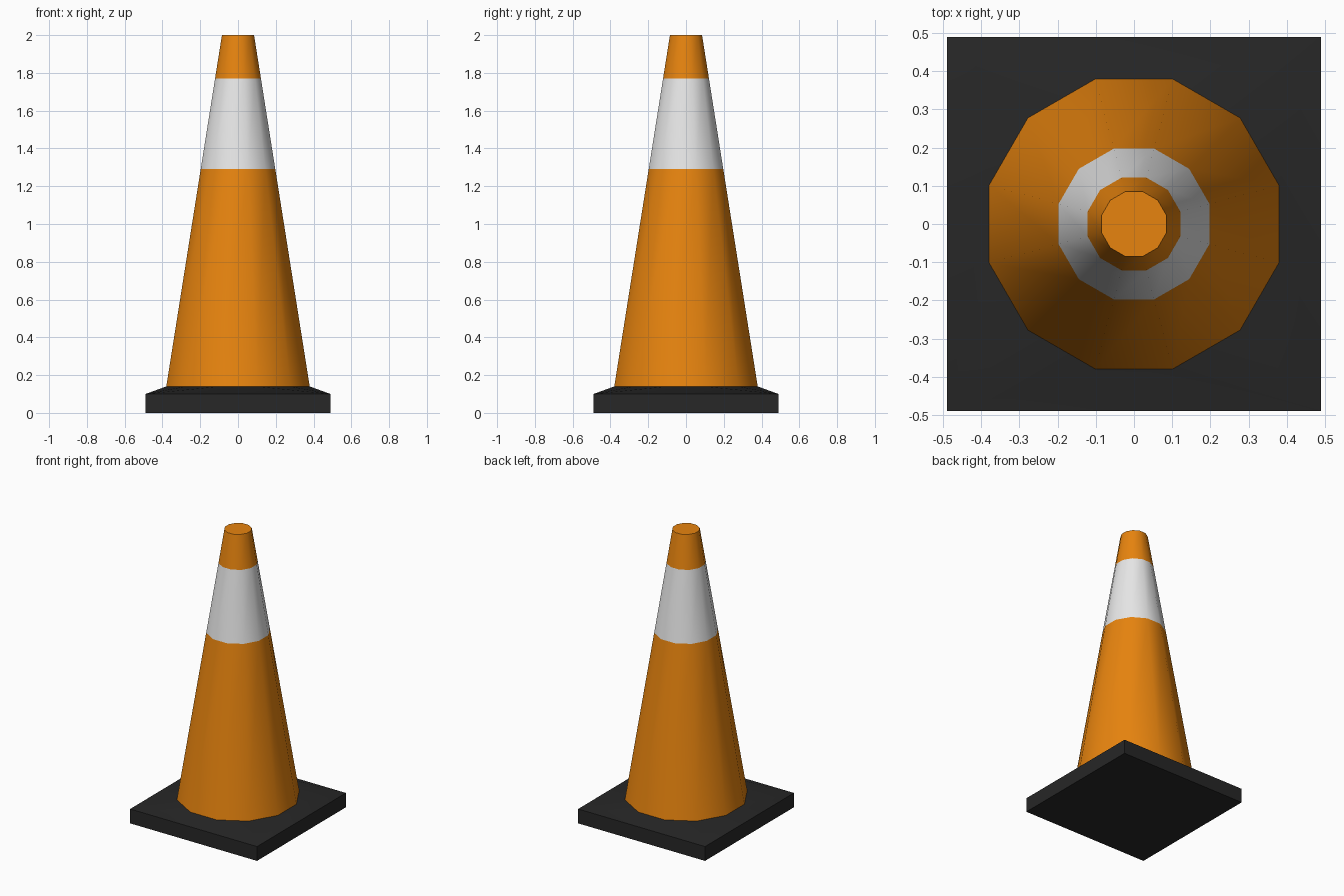
import bpy, bmesh
from math import cos, sin, pi, radians

old = bpy.data.objects.get("Cube")
if old:
    bpy.data.objects.remove(old, do_unlink=True)

SIDES = 12
HALF = 0.49                 # half width of the base
LOW, TOP = 0.14, 2.0        # cone heights
R_LOW, R_TOP = 0.393, 0.088  # cone corner radii


def material(name, color):
    mat = bpy.data.materials.new(name)
    mat.use_nodes = True
    mat.diffuse_color = color
    bsdf = mat.node_tree.nodes["Principled BSDF"]
    bsdf.inputs["Base Color"].default_value = color
    bsdf.inputs["Roughness"].default_value = 0.7
    return mat


def finish(name, bm, mats):
    bmesh.ops.recalc_face_normals(bm, faces=bm.faces[:])
    mesh = bpy.data.meshes.new(name)
    bm.to_mesh(mesh)
    bm.free()
    obj = bpy.data.objects.new(name, mesh)
    bpy.context.collection.objects.link(obj)
    for mat in mats:
        mesh.materials.append(mat)
    bpy.ops.object.select_all(action="DESELECT")
    obj.select_set(True)
    bpy.context.view_layer.objects.active = obj
    bpy.ops.object.shade_smooth_by_angle(angle=radians(40))
    return obj


def ring(bm, z):
    # Ring of the tapering cone, flat sides facing the axes
    r = R_LOW + (R_TOP - R_LOW) * (z - LOW) / (TOP - LOW)
    angles = [2 * pi * (i + 0.5) / SIDES for i in range(SIDES)]
    return [bm.verts.new((r * cos(a), r * sin(a), z)) for a in angles]


orange = material("orange plastic", (0.87, 0.25, 0.005, 1))
white = material("white band", (0.8, 0.8, 0.8, 1))
black = material("black rubber", (0.02, 0.02, 0.02, 1))

# Cone body with the pale band as its middle section
bm = bmesh.new()
rings = [ring(bm, z) for z in (LOW, 1.29, 1.77, TOP)]
for section, (a, b) in enumerate(zip(rings, rings[1:])):
    for i in range(SIDES):
        j = (i + 1) % SIDES
        face = bm.faces.new((a[i], a[j], b[j], b[i]))
        face.material_index = 1 if section == 1 else 0
bm.faces.new(rings[-1])
bm.faces.new(rings[0][::-1])
finish("cone_body", bm, [orange, white])

# Square base, sloping up to the foot of the cone
bm = bmesh.new()
for z in (0, 0.10):
    for x in (-HALF, HALF):
        for y in (-HALF, HALF):
            bm.verts.new((x, y, z))
ring(bm, LOW)
bmesh.ops.convex_hull(bm, input=bm.verts[:])
bmesh.ops.dissolve_limit(bm, angle_limit=radians(1), verts=bm.verts[:], edges=bm.edges[:])
finish("square_base", bm, [black])
